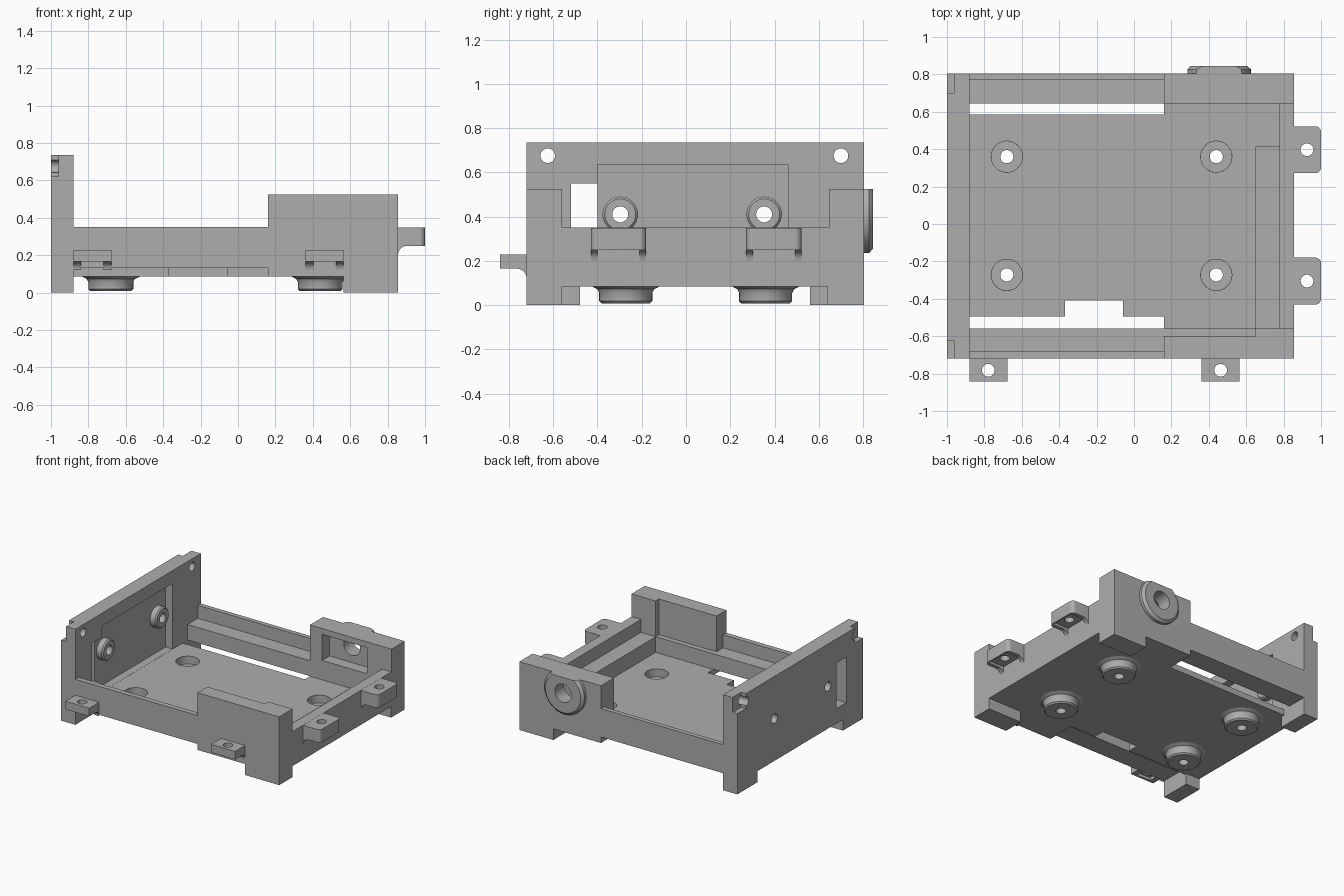
import bpy, bmesh
from math import cos, sin, pi, radians
from mathutils import Matrix, Vector

if "Cube" in bpy.data.objects:
    bpy.data.objects.remove(bpy.data.objects["Cube"])

grey = bpy.data.materials.new("plain_grey")
grey.use_nodes = True
COLOUR = (0.42, 0.42, 0.42, 1)
grey.diffuse_color = COLOUR
grey.node_tree.nodes["Principled BSDF"].inputs["Base Color"].default_value = COLOUR


def make(name, bm):
    bmesh.ops.recalc_face_normals(bm, faces=bm.faces)
    mesh = bpy.data.meshes.new(name)
    bm.to_mesh(mesh)
    bm.free()
    mesh.materials.append(grey)
    ob = bpy.data.objects.new(name, mesh)
    bpy.context.collection.objects.link(ob)
    return ob


def box(name, x, y, z):
    bm = bmesh.new()
    bmesh.ops.create_cube(bm, size=1)
    for v in bm.verts:
        v.co = [a + (b - a) * (c + 0.5) for (a, b), c in zip((x, y, z), v.co)]
    return make(name, bm)


def rod(centre, radius, length, axis="Z"):
    bm = bmesh.new()
    bmesh.ops.create_cone(bm, cap_ends=True, segments=40, radius1=radius,
                          radius2=radius, depth=length)
    turn = Matrix() if axis == "Z" else Matrix.Rotation(pi / 2, 4, "Y" if axis == "X" else "X")
    bm.transform(Matrix.Translation(centre) @ turn)
    return make("cutter", bm)


def ring(name, profile, matrix):
    """Revolve a closed (radius, height) profile around z."""
    bm = bmesh.new()
    verts = [bm.verts.new((r, 0, h)) for r, h in profile]
    edges = [bm.edges.new((verts[i - 1], verts[i])) for i in range(len(verts))]
    bmesh.ops.spin(bm, geom=verts + edges, cent=(0, 0, 0), axis=(0, 0, 1),
                   angle=2 * pi, steps=40, use_merge=True)
    bmesh.ops.remove_doubles(bm, verts=bm.verts, dist=0.0001)
    bm.transform(matrix)
    return make(name, bm)


def cut(target, cutter):
    cutter.hide_render = True
    mod = target.modifiers.new("cut", "BOOLEAN")
    mod.operation, mod.solver, mod.object = "DIFFERENCE", "EXACT", cutter
    bpy.context.view_layer.objects.active = target
    bpy.ops.object.modifier_apply(modifier=mod.name)
    bpy.data.objects.remove(cutter)


def smooth(ob):
    bpy.ops.object.select_all(action="DESELECT")
    ob.select_set(True)
    bpy.context.view_layer.objects.active = ob
    bpy.ops.object.shade_smooth_by_angle(angle=radians(32))


# Tray body carved out of one block
body = box("tray_body", (-1, 0.855), (-0.72, 0.805), (0, 0.735))
ALL, UP, DOWN = (-0.9, 0.9), 1, -0.1
carves = [
    # heights above the rails, corner blocks and side wall
    ((-0.88, 0.9), ALL, (0.525, UP)),
    ((-0.88, 0.16), ALL, (0.35, UP)),
    ((0.1, 0.9), (-0.56, 0.645), (0.35, UP)),
    # stepped ledges and inner pocket
    ((-0.88, 0.16), (-0.68, 0.77), (0.25, UP)),
    ((0.1, 0.65), (-0.6, 0.6), (0.25, UP)),
    ((-0.88, 0.775), (-0.56, 0.645), (0.25, UP)),
    ((-0.88, 0.65), (-0.56, 0.645), (0.13, UP)),
    ((0.6, 0.775), (0.415, 0.645), (0.13, UP)),
    # undercuts that leave four feet
    ((-0.88, 0.565), ALL, (DOWN, 0.085)),
    ((0.5, 0.9), (-0.56, 0.64), (DOWN, 0.085)),
    ((-1.1, -0.85), (-0.48, 0.56), (DOWN, 0.085)),
    # slots beside the floor and the notch
    ((-0.88, 0.16), (-0.9, -0.495), (DOWN, 0.131)),
    ((-0.88, 0.16), (0.585, 0.9), (DOWN, 0.131)),
    ((-0.37, -0.06), (-0.55, -0.41), (DOWN, 0.2)),
    # tall wall recess and window, rear block recess
    ((-0.94, -0.8), (-0.4, 0.46), (0.131, 0.635)),
    ((-1.1, -0.8), (-0.52, -0.399), (0.2, 0.55)),
    ((0.265, 0.645), (0.6, 0.735), (0.28, 0.48)),
    # open nut seats in the upper wall corners
    ((-1.1, -0.96), (-0.9, -0.625), (0.62, UP)),
    ((-1.1, -0.96), (0.7, 0.9), (0.62, UP)),
]
for x, y, z in carves:
    cut(body, box("cutter", x, y, z))

for y in (-0.625, 0.7):
    cut(body, rod((-1, y, 0.675), 0.055, 0.08, "X"))
    cut(body, rod((-0.94, y, 0.675), 0.033, 0.3, "X"))

# Pads under the floor with counterbored screw holes
pad = [(0.083, 0.13), (0.083, 0.07), (0.035, 0.07), (0.035, 0.008), (0.11, 0.008),
       (0.12, 0.018), (0.12, 0.055), (0.128, 0.072), (0.155, 0.086), (0.09, 0.1)]
for side, x in (("right", -0.68), ("left", 0.44)):
    for end, y in (("front", -0.272), ("back", 0.36)):
        cut(body, rod((x, y, 0.1), 0.0835, 0.1))
        smooth(ring(f"{end}_{side}_pad", pad, Matrix.Translation((x, y, 0))))

# Screw bosses on the tall wall
boss = [(0.036, 0), (0.08, 0), (0.08, 0.045), (0.07, 0.055), (0.036, 0.055)]
for end, y in (("front", -0.297), ("back", 0.353)):
    cut(body, rod((-0.95, y, 0.41), 0.036, 0.3, "X"))
    smooth(ring(f"{end}_wall_boss", boss, Matrix.Translation((-0.942, y, 0.41))
                @ Matrix.Rotation(pi / 2, 4, "Y")))

# Collar around the rear socket, trimmed flush with the block top
cut(body, rod((0.455, 0.8, 0.405), 0.07, 0.3, "Y"))
collar = ring("rear_collar", [(0.07, -0.01), (0.17, -0.01), (0.17, 0.022), (0.15, 0.04), (0.07, 0.04)],
              Matrix.Translation((0.455, 0.805, 0.405)) @ Matrix.Rotation(-pi / 2, 4, "X"))
cut(collar, box("cutter", (0, 0.9), (0.7, 0.9), (0.525, 0.7)))
smooth(collar)
smooth(body)


def tab(name, place, width, reach, low, top, fillet, trap, roof, hole_at, rounding):
    """Mounting ear pointing along -y, with a filleted root and a nut trap below."""
    arc = [(fillet - fillet * sin(a), low - fillet + fillet * cos(a))
           for a in (i * pi / 16 for i in range(9))]
    outline = [(0, top), (reach, top), (reach, low)] + arc
    bm = bmesh.new()
    face = bm.faces.new([bm.verts.new((-width / 2, -o, z)) for o, z in outline])
    new = bmesh.ops.extrude_face_region(bm, geom=[face])["geom"]
    bmesh.ops.translate(bm, vec=(width, 0, 0), verts=[g for g in new if isinstance(g, bmesh.types.BMVert)])
    if rounding:
        tips = [e for e in bm.edges if all(abs(v.co.y + reach) < 0.001 for v in e.verts)
                and abs(e.verts[0].co.x - e.verts[1].co.x) < 0.001]
        bmesh.ops.bevel(bm, geom=tips, offset=rounding, segments=6, profile=0.5, affect="EDGES")
    ob = make(name, bm)
    cut(ob, box("cutter", (-trap, trap), (-hole_at - trap * 0.7, 0.1), (0, roof)))
    cut(ob, rod((0, -hole_at, top), 0.034, 0.4))
    ob.data.transform(place)
    smooth(ob)


# Mounting ears on the front and on the left side
for side, x in (("right", -0.779), ("left", 0.463)):
    tab(f"front_{side}_ear", Matrix.Translation((x, -0.72, 0)), 0.203, 0.121,
        0.165, 0.228, 0.045, 0.06, 0.188, 0.062, 0)
for end, y in (("front", -0.305), ("back", 0.397)):
    tab(f"side_{end}_ear", Matrix.Translation((0.855, y, 0)) @ Matrix.Rotation(pi / 2, 4, "Z"),
        0.25, 0.145, 0.25, 0.349, 0.05, 0.095, 0.268, 0.07, 0.03)
